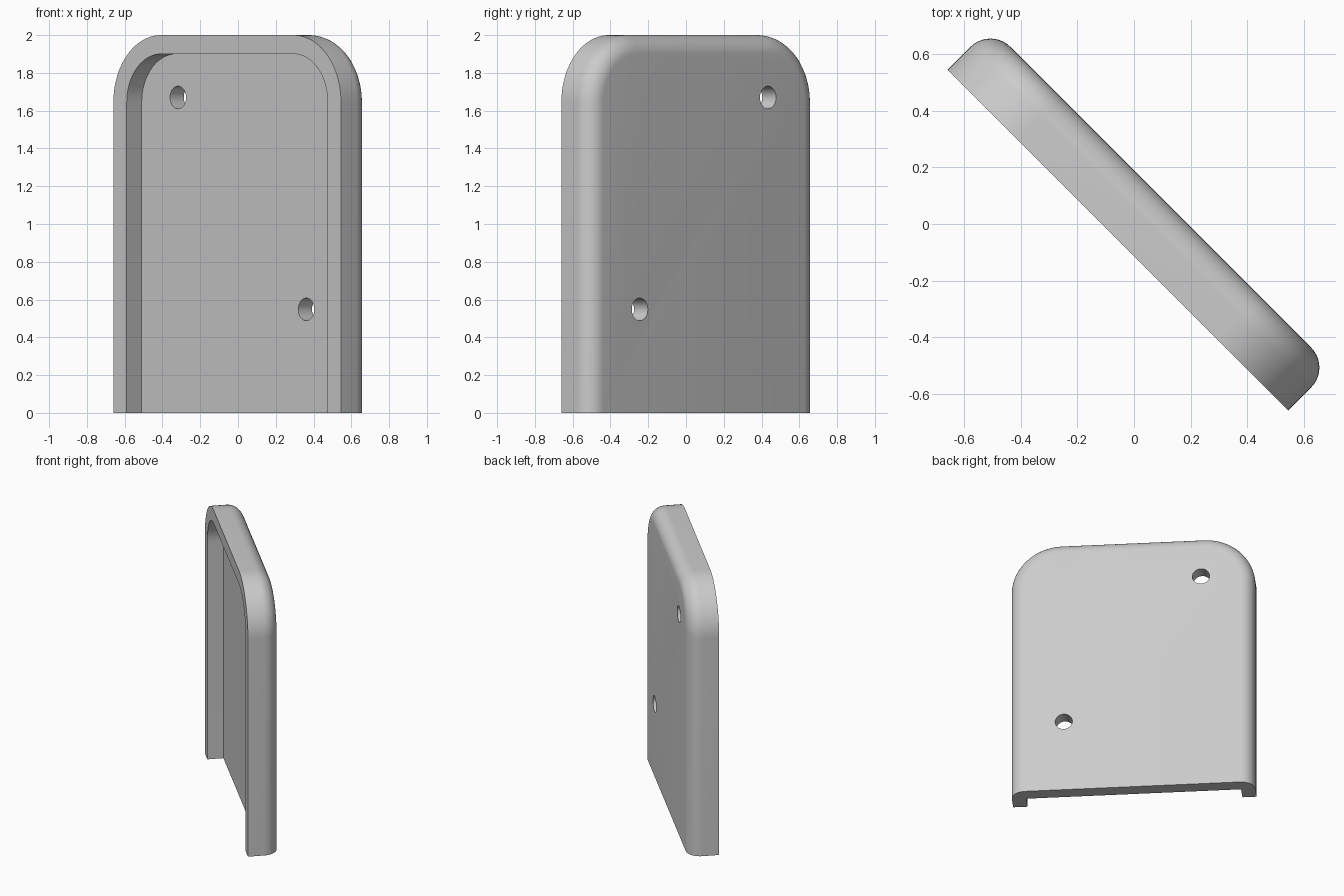
import bpy
import bmesh
from math import sin, cos, pi, radians
from mathutils import Matrix

old = bpy.data.objects.get("Cube")
if old:
    bpy.data.objects.remove(old, do_unlink=True)

HALF, TOP, CORNER = 0.852, 2.0, 0.355
FRONT, FLOOR, BACK = -0.081, 0.031, 0.134
WALL, FILLET = 0.1, 0.1
TURN = Matrix.Rotation(radians(-45), 4, "Z")

grey = bpy.data.materials.new("light grey")
grey.use_nodes = True
colour = (0.6, 0.6, 0.6, 1)
grey.diffuse_color = colour
grey.node_tree.nodes["Principled BSDF"].inputs["Base Color"].default_value = colour


def arch(inset, depth, steps=20):
    """Open arch outline, from one foot over the top to the other."""
    half, top, r = HALF - inset, TOP - inset, CORNER - inset
    pts = [(half, depth, 0)]
    for side in (0, 1):
        for i in range(steps + 1):
            a = (side + i / steps) * pi / 2
            cx = (half - r) * (-1 if side else 1)
            pts.append((cx + r * cos(a), depth, top - r + r * sin(a)))
    return pts + [(-half, depth, 0)]


# Cover shell: pocket, rim, outer wall and rounded back edge
sections = [(WALL, FLOOR), (WALL, FRONT), (0, FRONT)]
for i in range(11):
    a = i / 10 * pi / 2
    sections.append((FILLET * (1 - cos(a)), BACK - FILLET * (1 - sin(a))))

bm = bmesh.new()
rows = [[bm.verts.new(p) for p in arch(*s)] for s in sections]
for low, high in zip(rows, rows[1:]):
    for i in range(len(low) - 1):
        bm.faces.new((low[i], low[i + 1], high[i + 1], high[i]))
bm.faces.new(rows[0])
bm.faces.new(rows[-1])
bm.faces.new([r[0] for r in rows] + [r[-1] for r in reversed(rows)])
bmesh.ops.recalc_face_normals(bm, faces=bm.faces)
mesh = bpy.data.meshes.new("cover_shell")
bm.to_mesh(mesh)
bm.free()
mesh.materials.append(grey)
cover = bpy.data.objects.new("cover_shell", mesh)
bpy.context.collection.objects.link(cover)

# Two screw holes through the panel
for x, z in ((-0.48, 1.67), (0.48, 0.548)):
    bpy.ops.mesh.primitive_cylinder_add(vertices=48, radius=0.06, depth=0.4,
                                        location=(x, 0.1, z), rotation=(pi / 2, 0, 0))
    cutter = bpy.context.object
    cutter.name = "hole_cutter"
    cutter.hide_render = True
    cutter.data.materials.append(grey)
    cut = cover.modifiers.new("hole", "BOOLEAN")
    cut.operation, cut.solver, cut.object = "DIFFERENCE", "EXACT", cutter
    bpy.ops.object.select_all(action="DESELECT")
    cover.select_set(True)
    bpy.context.view_layer.objects.active = cover
    bpy.ops.object.modifier_apply(modifier=cut.name)
    bpy.data.objects.remove(cutter, do_unlink=True)

bpy.ops.object.shade_smooth_by_angle(angle=radians(30))
cover.data.transform(TURN)
